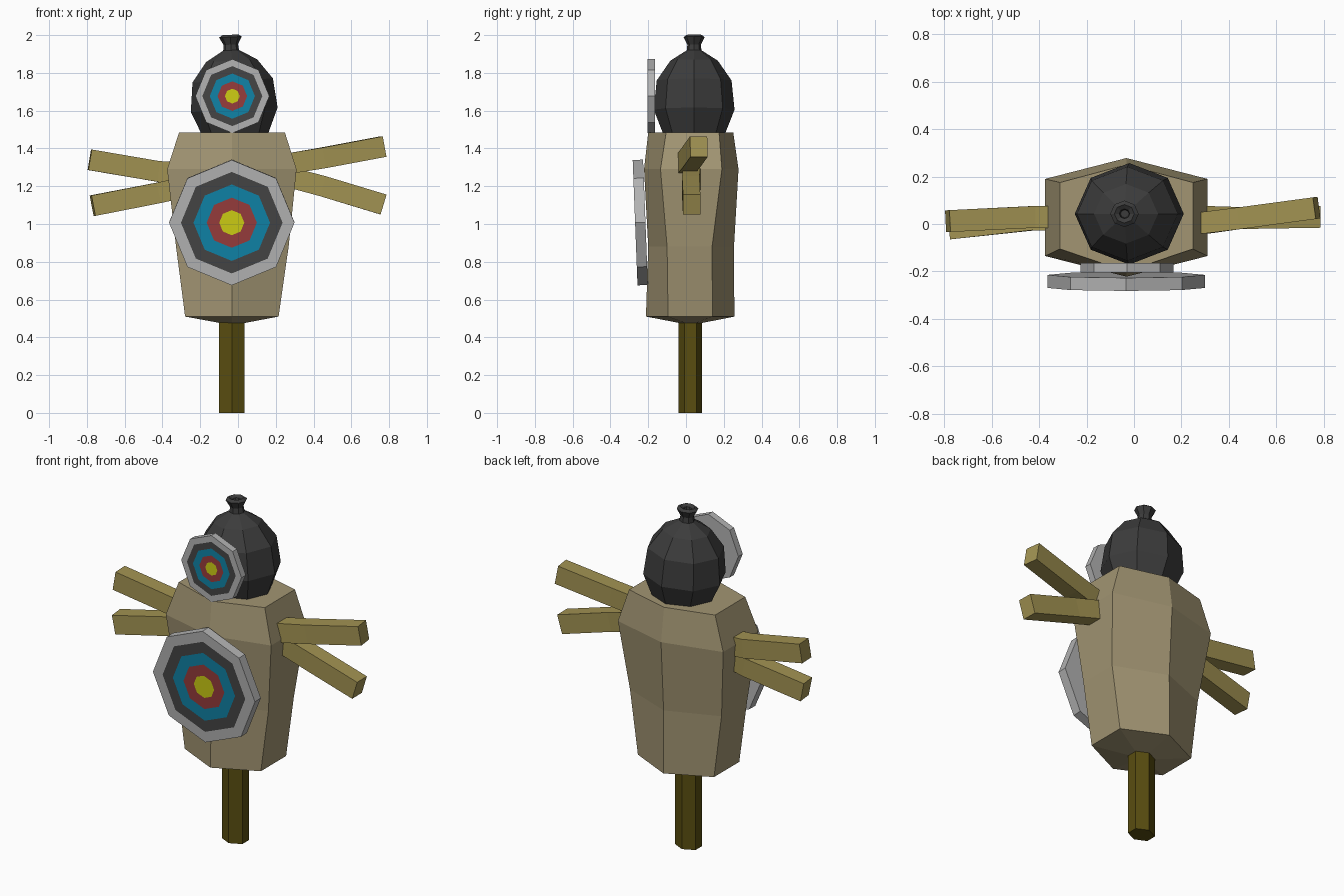
import bpy, bmesh
from math import sin, cos, pi, radians
from mathutils import Vector, Matrix

if "Cube" in bpy.data.objects:
    bpy.data.objects.remove(bpy.data.objects["Cube"])


def mat(name, r, g, b):
    m = bpy.data.materials.new(name)
    m.diffuse_color = (r, g, b, 1)
    m.use_nodes = True
    m.node_tree.nodes["Principled BSDF"].inputs["Base Color"].default_value = m.diffuse_color
    return m


CLOTH = mat("sackcloth", .36, .30, .17)
DARK = mat("dark_sack", .045, .045, .045)
POST = mat("dark_wood", .10, .075, .005)
WOOD = mat("light_wood", .36, .29, .085)
PALE = mat("pale_grey", .45, .45, .45)
CHAR = mat("charcoal", .06, .06, .06)
BLUE = mat("blue", .005, .23, .39)
RED = mat("red", .31, .045, .045)
YELLOW = mat("yellow", .62, .62, .007)


def loft(name, rings, mats, bands=None, matrix=Matrix()):
    """Skin equal-length rings, cap both ends; bands = material index per band."""
    bm = bmesh.new()
    loops = [[bm.verts.new(matrix @ Vector(p)) for p in ring] for ring in rings]
    n = len(loops[0])
    bm.faces.new(loops[0])
    for k, (a, b) in enumerate(zip(loops, loops[1:])):
        for i in range(n):
            j = (i + 1) % n
            f = bm.faces.new((a[i], a[j], b[j], b[i]))
            f.material_index = bands[k] if bands else 0
    bm.faces.new(loops[-1]).material_index = len(mats) - 1
    bmesh.ops.recalc_face_normals(bm, faces=bm.faces)
    me = bpy.data.meshes.new(name)
    bm.to_mesh(me)
    bm.free()
    for m in mats:
        me.materials.append(m)
    ob = bpy.data.objects.new(name, me)
    bpy.context.collection.objects.link(ob)
    return ob


def circle(n, rx, ry, z, start=0.0):
    return [(rx * cos(start + 2 * pi * i / n), ry * sin(start + 2 * pi * i / n), z)
            for i in range(n)]


# Post: six sides, corner facing forward
loft("post", [circle(6, .077, .063, z, pi / 2) for z in (0, .52)], [POST],
     matrix=Matrix.Translation((-.033, .023, 0)))


# Body: six-sided sack
def body_ring(z, xl, xr, front, side_f, side_b, back):
    c = -.032
    return [(c, front, z), (xr, side_f, z), (xr, side_b, z),
            (c, back, z), (xl, side_b, z), (xl, side_f, z)]


loft("body", [
    body_ring(.475, -.09, .03, -.03, .0, .05, .08),
    body_ring(.51, -.28, .215, -.212, -.095, .14, .256),
    body_ring(.88, -.328, .268, -.20, -.10, .138, .254),
    body_ring(1.29, -.375, .31, -.222, -.135, .19, .278),
    body_ring(1.485, -.312, .248, -.20, -.105, .175, .25)], [CLOTH])

# Head: eight-sided tied sack, leaning slightly
profile = [(.10, -.20), (.175, -.13), (.23, 0), (.213, .155), (.135, .26),
           (.042, .315), (.038, .345), (.06, .385), (.042, .397), (.022, .385), (.018, .36)]
loft("head", [circle(8, r, r * .93, z) for r, z in profile], [DARK],
     matrix=Matrix.Translation((-.02, .043, 1.605)) @ Matrix.Rotation(radians(-3), 4, 'Y'))


# Targets: octagonal boards with concentric bands
def target(name, centre, r, thick, tilt):
    rings = [circle(8, r, r, -thick / 2)]
    rings += [circle(8, r * k, r * k, thick / 2) for k in (1, .81, .61, .4, .2)]
    loft(name, rings, [PALE, CHAR, BLUE, RED, YELLOW], [0, 0, 1, 2, 3],
         Matrix.Translation(centre) @ Matrix.Rotation(radians(90 + tilt), 4, 'X'))


target("chest_target", (-.033, -.242, 1.008), .332, .055, 2.2)
target("head_target", (-.03, -.185, 1.677), .196, .04, 0)


# Arms: two crossed, slightly bent beams
def beam(name, path):
    pts = [Vector(p) for p in path]
    rings = []
    for i, p in enumerate(pts):
        t = (pts[min(i + 1, len(pts) - 1)] - pts[max(i - 1, 0)]).normalized()
        side = Vector((0, 0, 1)).cross(t).normalized()
        up = t.cross(side)
        rings.append([p + side * a * .046 + up * b * .055
                      for a, b in ((-1, -1), (1, -1), (1, 1), (-1, 1))])
    loft(name, rings, [WOOD])


beam("arm_rising", [(-.77, -.018, 1.097), (-.42, .02, 1.165), (.3, .005, 1.325),
                    (.45, .025, 1.35), (.77, .068, 1.41)])
beam("arm_falling", [(-.785, .012, 1.34), (-.42, .03, 1.278), (.3, .03, 1.24),
                     (.45, .025, 1.20), (.77, .03, 1.103)])
